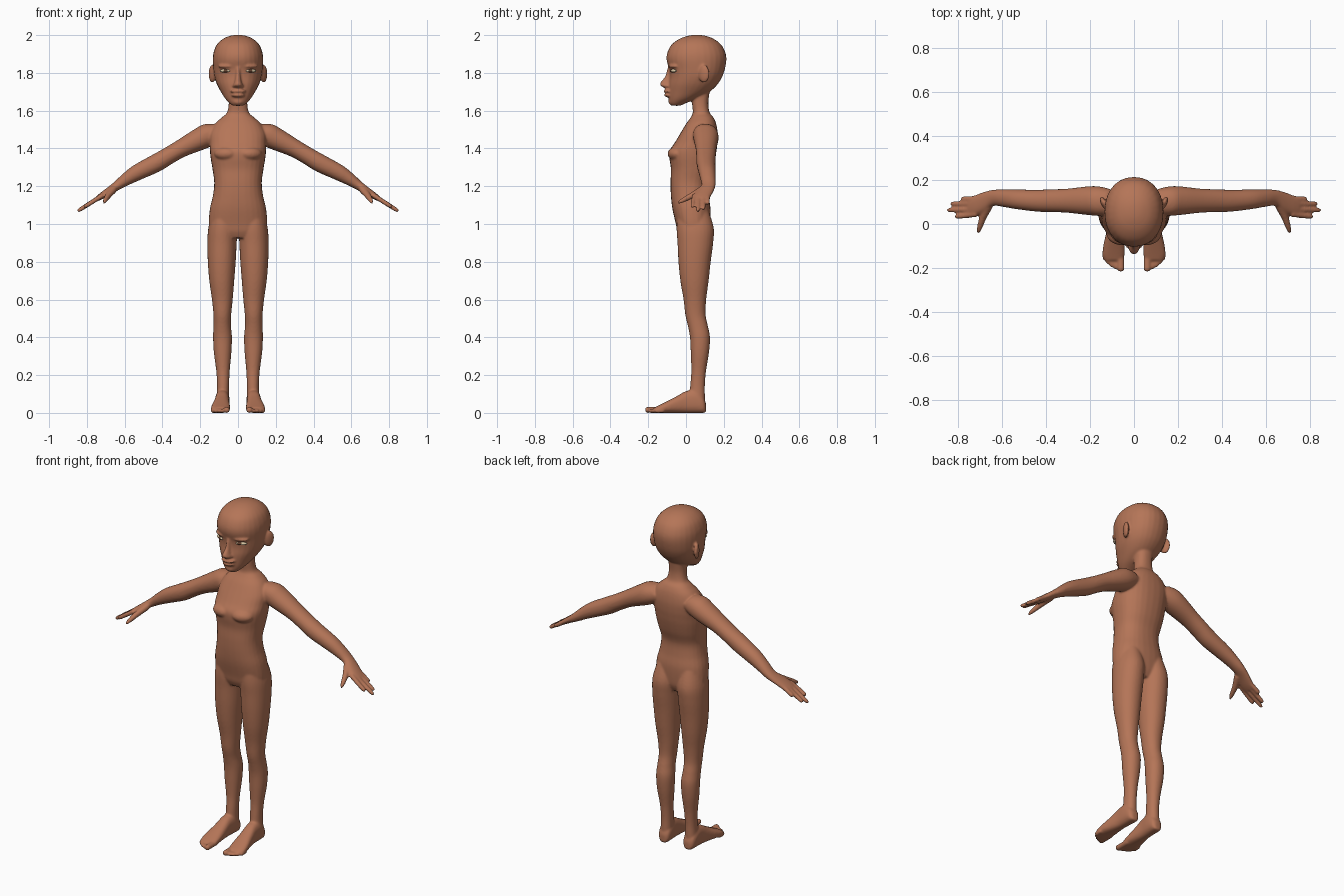
import bpy, bmesh, math
from mathutils import Vector, Matrix

X, Y, Z = Vector((1, 0, 0)), Vector((0, 1, 0)), Vector((0, 0, 1))
ARM_UP = Vector((0.56, 0, 0.83))          # across the sloping arm


def material(name, rgb):
    m = bpy.data.materials.new(name)
    m.diffuse_color = (*rgb, 1)
    return m


skin = material("brown skin", (0.46, 0.178, 0.096))
eye_white = material("cream eye", (0.70, 0.58, 0.38))
iris = material("dark iris", (0.12, 0.055, 0.03))


def catmull(rows, n=5):
    """Smoothly fill in rows between the given ones."""
    out = []
    for i in range(len(rows) - 1):
        p0, p1 = rows[max(i - 1, 0)], rows[i]
        p2, p3 = rows[i + 1], rows[min(i + 2, len(rows) - 1)]
        for k in range(n):
            t = k / n
            out.append([0.5 * (2 * b + (c - a) * t + (2 * a - 5 * b + 4 * c - d) * t * t
                               + (3 * b - a - 3 * c + d) * t ** 3)
                        for a, b, c, d in zip(p0, p1, p2, p3)])
    return out + [list(rows[-1])]


def loft(bm, rows, u, v, power=2.0, sides=(1,), segs=28):
    """Rows are (x, y, z, half size along u, half size along v)."""
    for s in sides:
        rings = []
        for x, y, z, a, b in catmull(rows):
            ring = []
            for k in range(segs):
                t = 2 * math.pi * k / segs
                c, d = math.cos(t), math.sin(t)
                c = math.copysign(abs(c) ** (2 / power), c)
                d = math.copysign(abs(d) ** (2 / power), d)
                p = Vector((x, y, z)) + u * max(a, 0.002) * c + v * max(b, 0.002) * d
                ring.append(bm.verts.new((p.x * s, p.y, p.z)))
            rings.append(ring)
        for r0, r1 in zip(rings, rings[1:]):
            for k in range(segs):
                j = (k + 1) % segs
                bm.faces.new((r0[k], r0[j], r1[j], r1[k]))
        bm.faces.new(rings[0])
        bm.faces.new(rings[-1])


def stack(bm, rows, power=2.0, sides=(1,)):
    """Horizontal slices: (z, x0, x1, y front, y back)."""
    loft(bm, [((x0 + x1) / 2, (f + b) / 2, z, (x1 - x0) / 2, (b - f) / 2)
              for z, x0, x1, f, b in rows], X, Y, power, sides)


def centred(rows):
    return [(z, -w, w, f, b) for z, w, f, b in rows]


def blob(bm, centre, radii, turn=0.0, sides=(1,)):
    for s in sides:
        m = (Matrix.Translation((centre[0] * s, centre[1], centre[2]))
             @ Matrix.Rotation(turn * s, 4, 'Z') @ Matrix.Diagonal((*radii, 1)))
        bmesh.ops.create_icosphere(bm, subdivisions=3, radius=1, matrix=m)


def finish(bm, name, mats):
    bmesh.ops.recalc_face_normals(bm, faces=bm.faces)
    me = bpy.data.meshes.new(name)
    bm.to_mesh(me)
    bm.free()
    for m in mats:
        me.materials.append(m)
    me.shade_smooth()
    ob = bpy.data.objects.new(name, me)
    bpy.context.collection.objects.link(ob)
    return ob


BOTH = (1, -1)
bm = bmesh.new()

# torso and neck
stack(bm, centred([
    (0.925, .10, -.03, .105), (0.96, .145, -.046, .122), (1.00, .155, -.054, .128),
    (1.08, .149, -.072, .130), (1.15, .133, -.08, .12), (1.22, .126, -.082, .118),
    (1.29, .135, -.08, .14), (1.35, .145, -.088, .155), (1.39, .149, -.086, .162),
    (1.43, .15, -.06, .167), (1.48, .148, -.03, .168), (1.53, .122, 0, .16),
    (1.565, .085, .025, .145), (1.59, .058, .036, .125), (1.64, .049, .032, .118),
    (1.70, .05, .03, .125)]), 2.35)
blob(bm, (.065, -.052, 1.372), (.062, .044, .036), .25, BOTH)     # chest

# head
stack(bm, centred([
    (1.626, .028, -.078, -.03), (1.64, .046, -.087, 0), (1.665, .069, -.091, .06),
    (1.70, .091, -.093, .125), (1.74, .112, -.092, .168), (1.78, .125, -.087, .192),
    (1.82, .131, -.090, .206), (1.87, .134, -.103, .214), (1.91, .129, -.098, .208),
    (1.95, .112, -.076, .186), (1.98, .08, -.035, .147), (1.996, .042, .01, .105),
    (2.001, .012, .045, .07)]), 2.15)
# nose, lips, chin, brows, ears
stack(bm, centred([
    (1.83, .012, -.097, -.06), (1.78, .014, -.112, -.06), (1.748, .02, -.137, -.06),
    (1.732, .029, -.135, -.06), (1.72, .022, -.112, -.06)]))
blob(bm, (0, -.094, 1.703), (.042, .025, .011))
blob(bm, (0, -.092, 1.682), (.036, .025, .011))
blob(bm, (0, -.072, 1.648), (.03, .022, .02))
blob(bm, (.068, -.068, 1.835), (.042, .018, .010), .45, BOTH)
blob(bm, (.137, .095, 1.795), (.014, .032, .048), -.45, BOTH)

# legs
stack(bm, [
    (1.07, .02, .135, -.045, .12), (0.98, .004, .157, -.05, .147), (0.90, .007, .162, -.045, .144),
    (0.80, .012, .160, -.04, .131), (0.70, .02, .152, -.03, .12), (0.60, .028, .138, -.013, .107),
    (0.52, .036, .130, -.004, .104), (0.46, .037, .130, .01, .116), (0.40, .032, .132, .021, .127),
    (0.32, .035, .128, .025, .122), (0.22, .044, .115, .028, .106), (0.14, .047, .111, .022, .1),
    (0.06, .048, .114, .02, .1), (0.02, .055, .108, .03, .09)], 2.1, BOTH)

# feet: (y, x, half width, top height)
loft(bm, [(x, y, top / 2, w, top / 2) for y, x, w, top in [
    (.106, .08, .018, .05), (.09, .081, .034, .085), (.05, .082, .038, .12), (0, .084, .037, .115),
    (-.05, .087, .042, .088), (-.10, .091, .049, .062), (-.14, .093, .05, .042),
    (-.165, .092, .042, .03)]], X, Z, 2.5, BOTH)
# toes
for x, tip, r in [(.060, -.217, .016), (.083, -.207, .011), (.101, -.197, .011),
                  (.118, -.183, .011), (.133, -.166, .011)]:
    loft(bm, [(x, -.12, r, r, r), (x, tip + .03, r, r, r), (x, tip + .01, r, r, r),
              (x, tip, r, r * .5, r * .5)], X, Z, 2, BOTH, 16)

# arms and palms
loft(bm, [
    (.10, .10, 1.49, .05, .055), (.15, .103, 1.475, .062, .066), (.20, .106, 1.45, .060, .066),
    (.30, .106, 1.40, .048, .055), (.37, .106, 1.36, .046, .052), (.438, .106, 1.32, .048, .05),
    (.53, .112, 1.274, .043, .045), (.59, .117, 1.238, .034, .040), (.64, .119, 1.203, .025, .037),
    (.68, .102, 1.177, .020, .045), (.72, .086, 1.15, .017, .047), (.748, .08, 1.132, .013, .043)],
    ARM_UP, Y, 2.1, BOTH)
# fingers
for y0, y1, tip in [(.116, .114, .787), (.092, .092, .834), (.068, .063, .85), (.044, .033, .815)]:
    pts = []
    for t, r in [(0, .0125), (.5, .0125), (.88, .0115), (1, .006)]:
        x = .715 + (tip - .715) * t
        pts.append((x, y0 + (y1 - y0) * t, 1.153 - .635 * (x - .715), r, r))
    loft(bm, pts, ARM_UP, Y, 2, BOTH, 16)
# thumbs
along = Vector((.043, -.11, -.062)).normalized()
across = along.cross(X).normalized()
loft(bm, [(.66, .085, 1.182, .02, .02), (.687, .03, 1.15, .0165, .0165),
          (.703, -.018, 1.125, .0125, .0125), (.711, -.042, 1.112, .006, .006)],
     across, along.cross(across), 2, BOTH, 16)

# fuse everything into one smooth skin
body = finish(bm, "body", [skin])
fuse = body.modifiers.new("fuse", 'REMESH')
fuse.mode = 'VOXEL'
fuse.voxel_size = 0.0056
fuse.use_smooth_shade = True
soften = body.modifiers.new("soften", 'SMOOTH')
soften.factor = 0.5
soften.iterations = 8

# eyes
for s, side in ((1, "left"), (-1, "right")):
    bm = bmesh.new()
    blob(bm, (.068 * s, -.066, 1.811), (.031, .015, .0095), .45 * s)
    for f in bm.faces:
        f.material_index = int(abs(f.calc_center_median().x - .066 * s) < .009)
    finish(bm, side + "_eye", [eye_white, iris])
